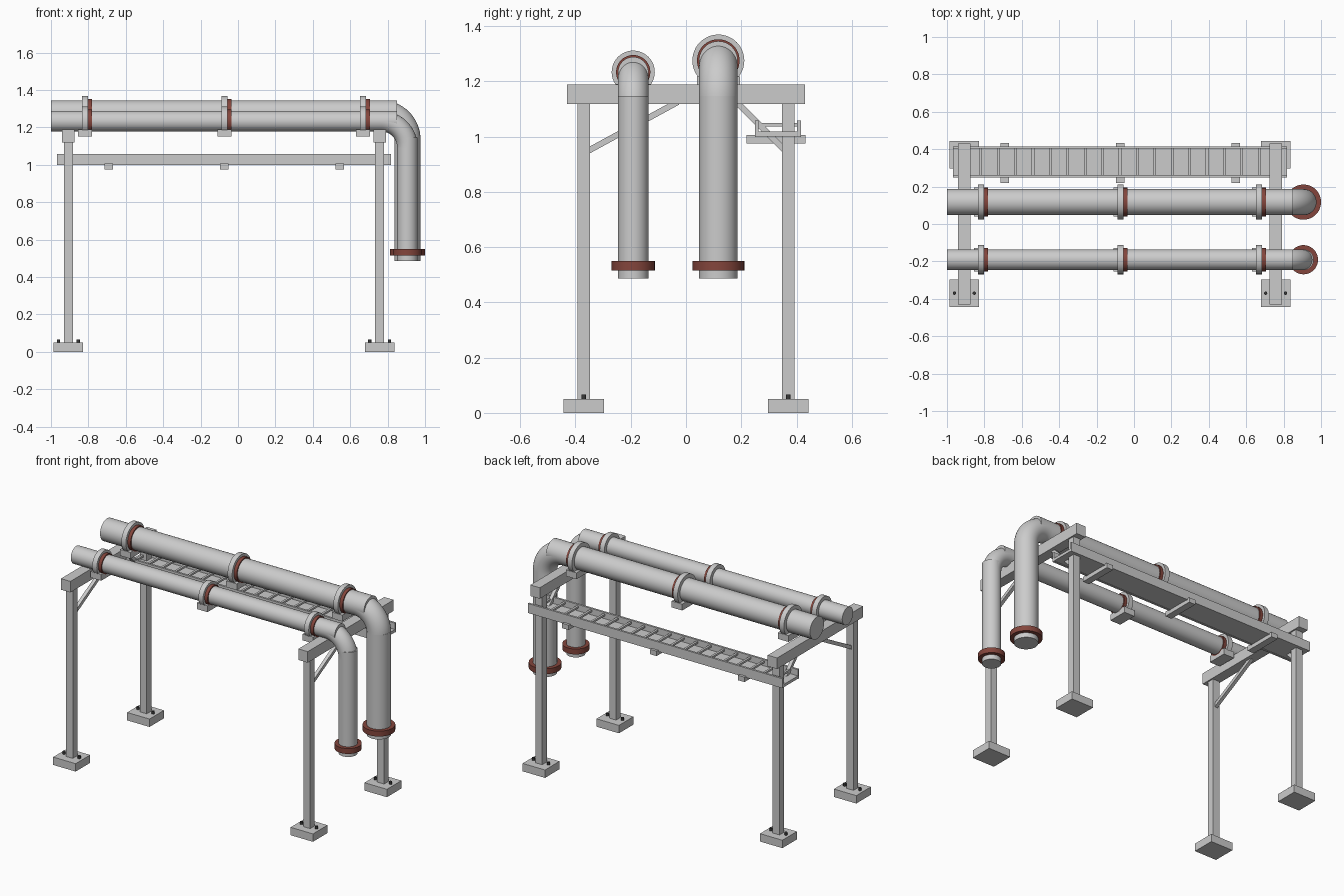
import bpy, bmesh, math
from mathutils import Vector, Matrix

if "Cube" in bpy.data.objects:
    bpy.data.objects.remove(bpy.data.objects["Cube"])


def material(name, rgb):
    m = bpy.data.materials.new(name)
    m.diffuse_color = (*rgb, 1)
    m.use_nodes = True
    m.node_tree.nodes["Principled BSDF"].inputs["Base Color"].default_value = m.diffuse_color
    return m


RED = material("oxide_red", (0.23, 0.06, 0.045))
DARK = material("dark_steel", (0.04, 0.04, 0.04))


def finish(name, bm, mat=None, smooth=False):
    me = bpy.data.meshes.new(name)
    bmesh.ops.recalc_face_normals(bm, faces=bm.faces)
    bm.to_mesh(me)
    bm.free()
    ob = bpy.data.objects.new(name, me)
    bpy.context.collection.objects.link(ob)
    if mat:
        me.materials.append(mat)
    if smooth:
        bpy.ops.object.select_all(action='DESELECT')
        ob.select_set(True)
        bpy.context.view_layer.objects.active = ob
        bpy.ops.object.shade_smooth_by_angle(angle=math.radians(35))
    return ob


def box(name, x, y, z):
    """Box from (min, max) ranges on each axis."""
    bm = bmesh.new()
    bmesh.ops.create_cube(bm, size=1)
    for v in bm.verts:
        v.co = Vector(r[0] + (c + 0.5) * (r[1] - r[0]) for c, r in zip(v.co, (x, y, z)))
    return finish(name, bm)


def span(c, w):
    return (c - w / 2, c + w / 2)


def rod(name, a, b, r, seg=48, mat=None):
    """Capped cylinder from a to b."""
    a, b = Vector(a), Vector(b)
    bm = bmesh.new()
    rot = (b - a).to_track_quat('Z', 'Y').to_matrix().to_4x4()
    bmesh.ops.create_cone(bm, cap_ends=True, segments=seg, radius1=r, radius2=r,
                          depth=(b - a).length, matrix=Matrix.Translation((a + b) / 2) @ rot)
    return finish(name, bm, mat, True)


def brace(name, x, a, b, t):
    """Square bar in the yz plane from a to b."""
    a, b = Vector((x, *a)), Vector((x, *b))
    d = b - a
    bm = bmesh.new()
    bmesh.ops.create_cube(bm, size=1, matrix=Matrix.Translation((a + b) / 2)
                          @ Matrix.Rotation(math.atan2(d.z, d.y), 4, 'X')
                          @ Matrix.Diagonal((t, d.length, t, 1)))
    return finish(name, bm)


def elbow(name, x, y, z, r, bend):
    """Quarter bend from a run along +x at height z to a drop at x."""
    bm = bmesh.new()
    start = Matrix.Translation((x - bend, y, z)) @ Matrix.Rotation(math.pi / 2, 4, 'Y')
    ring = bmesh.ops.create_circle(bm, segments=48, radius=r, matrix=start)
    bmesh.ops.spin(bm, geom=ring['verts'] + bm.edges[:], cent=(x - bend, y, z - bend),
                   axis=(0, 1, 0), angle=math.pi / 2, steps=16)
    return finish(name, bm, None, True)


# Two portal frames
for side, fx in (("left", -0.907), ("right", 0.757)):
    box(f"{side}_cross_beam", span(fx, 0.066), (-0.43, 0.43), (1.118, 1.188))
    for end, py in (("front", -0.37), ("back", 0.37)):
        box(f"{side}_{end}_post", span(fx, 0.048), span(py, 0.046), (0.04, 1.13))
        box(f"{side}_{end}_base_plate", span(fx, 0.157), span(py, 0.145), (0, 0.05))
        for i, dx in enumerate((-0.053, 0.053)):
            rod(f"{side}_{end}_bolt_{i}", (fx + dx, py, 0.045), (fx + dx, py, 0.066),
                0.009, 12, DARK)
    brace(f"{side}_front_brace", fx, (-0.36, 0.945), (-0.03, 1.125), 0.022)
    brace(f"{side}_back_brace", fx, (0.18, 1.128), (0.36, 0.948), 0.022)

# Two pipes: straight run, elbow, drop with end flange, clamps on saddles
DROP_X = 0.906
for name, y, z, r, ring in (("large", 0.117, 1.275, 0.07, 0.094),
                            ("small", -0.191, 1.233, 0.055, 0.078)):
    rod(f"{name}_pipe_run", (-1, y, z), (0.85, y, z), r)
    elbow(f"{name}_pipe_elbow", DROP_X, y, z, r, 0.14)
    rod(f"{name}_pipe_drop", (DROP_X, y, 0.486), (DROP_X, y, 1.147), r)
    rod(f"{name}_end_flange", (DROP_X, y, 0.516), (DROP_X, y, 0.55), ring, mat=RED)
    for i, cx in enumerate((-0.818, -0.073, 0.668)):
        rod(f"{name}_clamp_{i}", (cx - 0.016, y, z), (cx + 0.016, y, z), ring)
        rod(f"{name}_gasket_{i}", (cx + 0.014, y, z), (cx + 0.037, y, z), r + 0.007, mat=RED)
        box(f"{name}_saddle_{i}", span(cx, 0.074), span(y, 2 * r + 0.016),
            (z - r - 0.028, z - r + 0.012))

# Cable tray
TX = (-0.968, 0.818)
box("tray_floor", TX, (0.25, 0.415), (1.0, 1.018))
for end, ry in (("front", 0.256), ("back", 0.409)):
    box(f"tray_{end}_rail", TX, span(ry, 0.013), (0.998, 1.058))
for i in range(19):
    box(f"tray_rung_{i}", span(-0.075 + (i - 9) * 0.093, 0.014), (0.252, 0.413), (1.037, 1.049))
for i, sx in enumerate((-0.69, -0.074, 0.543)):
    box(f"tray_support_{i}", span(sx, 0.045), (0.219, 0.432), (0.975, 1.006))
